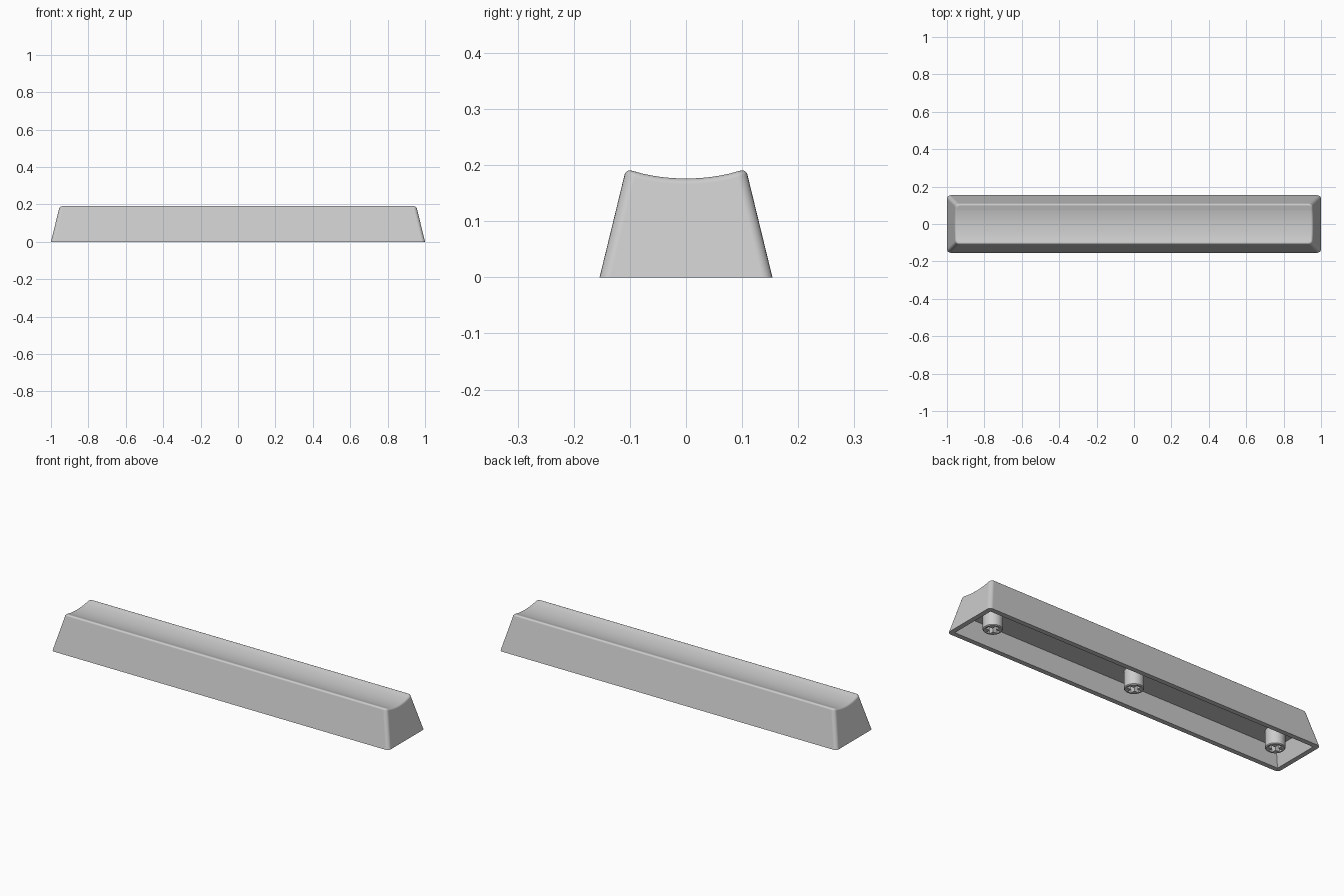
import bpy, bmesh, math
from mathutils import Matrix

if "Cube" in bpy.data.objects:
    bpy.data.objects.remove(bpy.data.objects["Cube"])

grey = bpy.data.materials.new("plain_grey")
grey.diffuse_color = (0.6, 0.6, 0.6, 1)
grey.use_nodes = True
grey.node_tree.nodes["Principled BSDF"].inputs["Base Color"].default_value = grey.diffuse_color


def add_object(name, bm):
    bmesh.ops.recalc_face_normals(bm, faces=bm.faces)
    me = bpy.data.meshes.new(name)
    bm.to_mesh(me)
    bm.free()
    me.materials.append(grey)
    ob = bpy.data.objects.new(name, me)
    bpy.context.collection.objects.link(ob)
    return ob


def cut(ob, cutter):
    bpy.context.view_layer.objects.active = ob
    mod = ob.modifiers.new("cut", 'BOOLEAN')
    mod.operation = 'DIFFERENCE'
    mod.solver = 'EXACT'
    mod.object = cutter
    bpy.ops.object.modifier_apply(modifier=mod.name)
    bpy.data.objects.remove(cutter)


def smooth(ob, degrees):
    bpy.ops.object.select_all(action='DESELECT')
    ob.select_set(True)
    bpy.context.view_layer.objects.active = ob
    bpy.ops.object.shade_smooth_by_angle(angle=math.radians(degrees))
    mod = ob.modifiers.new("flat_large_faces", 'WEIGHTED_NORMAL')
    mod.keep_sharp = True
    mod.weight = 100


def frustum(x0, y0, z0, x1, y1, z1):
    bm = bmesh.new()
    bmesh.ops.create_cube(bm, size=2)
    for v in bm.verts:
        x, y, z = (x1, y1, z1) if v.co.z > 0 else (x0, y0, z0)
        v.co = (v.co.x * x, v.co.y * y, z)
    return bm


# Keycap shell: tapered section with a scooped top, run between sloping ends
BASE_Y, TOP_Y, TOP_Z, DISH_Z, SLOPE = 0.154, 0.107, 0.193, 0.176, 0.245
CEILING = 0.095
sag = TOP_Z - DISH_Z
radius = (TOP_Y ** 2 + sag ** 2) / (2 * sag)
section = [(-BASE_Y, 0), (BASE_Y, 0)]
N = 16
for y in [TOP_Y] + [0.078 * (1 - 2 * i / N) for i in range(N + 1)] + [-TOP_Y]:
    section.append((y, DISH_Z + radius - math.sqrt(radius ** 2 - y ** 2)))

bm = bmesh.new()
ends = [[bm.verts.new((s * (1 - SLOPE * z), y, z)) for y, z in section] for s in (-1, 1)]
bm.faces.new(ends[0])
bm.faces.new(ends[1])
count = len(section)
for i in range(count):
    j = (i + 1) % count
    bm.faces.new((ends[0][i], ends[0][j], ends[1][j], ends[1][i]))
bmesh.ops.recalc_face_normals(bm, faces=bm.faces)
# Round the upright corners first, then the whole top edge
upright = [e for e in bm.edges if abs(e.verts[0].co.z - e.verts[1].co.z) > 0.1]
bmesh.ops.bevel(bm, geom=upright, offset=0.019, segments=5, profile=0.5, affect='EDGES')
rim = [e for e in bm.edges
       if min(v.co.z for v in e.verts) > 0.1 and e.calc_face_angle() > 0.8]
bmesh.ops.bevel(bm, geom=rim, offset=0.01, segments=4, profile=0.5, affect='EDGES')
shell = add_object("keycap_shell", bm)

# Hollow underside, open at the base
hollow = frustum(0.977, 0.130, -0.01, 0.952, 0.111, CEILING)
cut(shell, add_object("hollow_cutter", hollow))
smooth(shell, 30)

# Three mounting stems with cross-shaped sockets
STEM_Z = 0.002
for name, x in (("left_stem", -0.853), ("middle_stem", 0), ("right_stem", 0.853)):
    bm = bmesh.new()
    height = CEILING + 0.005 - STEM_Z
    bmesh.ops.create_cone(bm, cap_ends=True, segments=40, radius1=0.047, radius2=0.047,
                          depth=height,
                          matrix=Matrix.Translation((0, 0, STEM_Z + height / 2)))
    tip = [e for e in bm.edges if all(v.co.z < STEM_Z + 0.001 for v in e.verts)]
    bmesh.ops.bevel(bm, geom=tip, offset=0.004, segments=1, affect='EDGES')
    stem = add_object(name, bm)
    for hx, hy in ((0.035, 0.0105), (0.0105, 0.035)):
        cut(stem, add_object("socket_cutter", frustum(hx, hy, -0.01, hx, hy, 0.08)))
    stem.location.x = x
    smooth(stem, 30)
